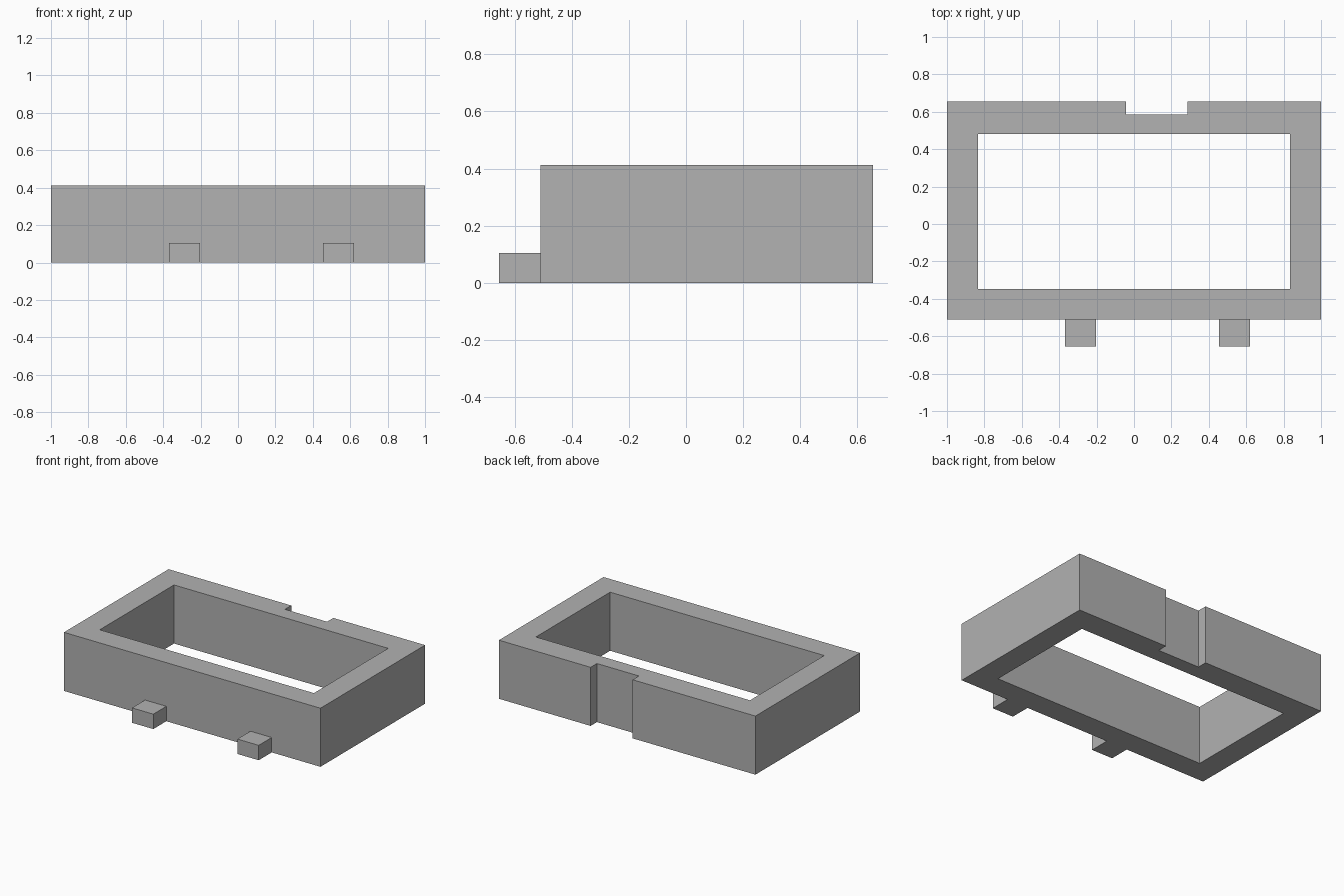
import bpy
import bmesh

cube = bpy.data.objects.get("Cube")
if cube:
    bpy.data.objects.remove(cube, do_unlink=True)

grey = bpy.data.materials.new("plain grey")
grey.use_nodes = True
colour = (0.445, 0.445, 0.445, 1)
grey.diffuse_color = colour
grey.node_tree.nodes["Principled BSDF"].inputs["Base Color"].default_value = colour


def rectangle(x0, x1, y0, y1):
    return [(x0, y0), (x1, y0), (x1, y1), (x0, y1)]


def prism(name, loops, height):
    """Extrude a flat outline, with optional hole outlines, up from the ground."""
    bm = bmesh.new()
    for loop in loops:
        verts = [bm.verts.new((x, y, 0)) for x, y in loop]
        for i, v in enumerate(verts):
            bm.edges.new((verts[i - 1], v))
    bmesh.ops.triangle_fill(bm, edges=bm.edges[:], use_beauty=True)
    top = bmesh.ops.extrude_face_region(bm, geom=bm.faces[:], use_keep_orig=True)
    raised = [g for g in top["geom"] if isinstance(g, bmesh.types.BMVert)]
    bmesh.ops.translate(bm, verts=raised, vec=(0, 0, height))
    bmesh.ops.recalc_face_normals(bm, faces=bm.faces[:])
    mesh = bpy.data.meshes.new(name)
    bm.to_mesh(mesh)
    bm.free()
    mesh.materials.append(grey)
    obj = bpy.data.objects.new(name, mesh)
    bpy.context.collection.objects.link(obj)


# Rectangular frame, open top to bottom, with a full-height notch in the back wall
front, back, notch = -0.51, 0.655, 0.585
outer = [(-1, front), (1, front), (1, back), (0.285, back),
         (0.285, notch), (-0.043, notch), (-0.043, back), (-1, back)]
opening = rectangle(-0.835, 0.835, -0.347, 0.48)
prism("frame", [outer, opening], 0.413)

# Two small tabs at the foot of the front wall
for name, x in (("right_tab", -0.368), ("left_tab", 0.454)):
    prism(name, [rectangle(x, x + 0.166, -0.655, front)], 0.105)
